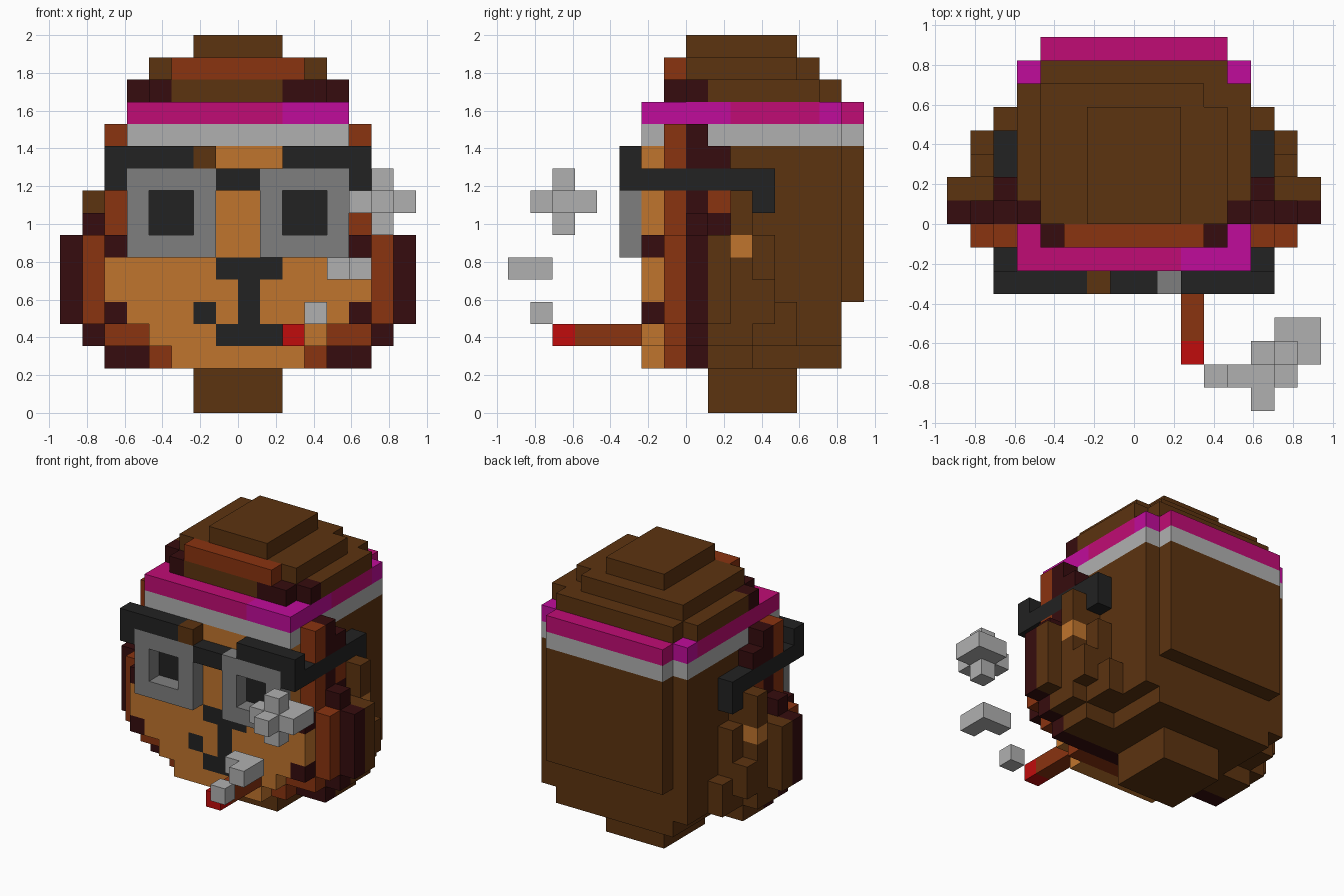
import bpy, bmesh
from mathutils import Vector

if "Cube" in bpy.data.objects:
    bpy.data.objects.remove(bpy.data.objects["Cube"], do_unlink=True)

U = 2 / 17  # size of one block

COLOURS = {"brown": "5C3310", "rust": "8A3310", "maroon": "360C0E", "tan": "C0752D",
           "grey": "7F7F7F", "light_grey": "B0B0B0", "black": "222222", "red": "C00C0C",
           "pink": "C00C75", "magenta": "C00C9B"}
NAMES = list(COLOURS)


def linear(h):
    vals = [int(h[i:i + 2], 16) / 255 for i in (0, 2, 4)]
    return [((v + 0.055) / 1.055) ** 2.4 if v > 0.04 else v / 12.92 for v in vals] + [1]


def material(name):
    mat = bpy.data.materials.new(name)
    mat.use_nodes = True
    mat.diffuse_color = linear(COLOURS[name])
    mat.node_tree.nodes["Principled BSDF"].inputs["Base Color"].default_value = mat.diffuse_color
    return mat


MATS = [material(n) for n in NAMES]
cells = {}


def box(part, colour, x, y, z, mirror=False):
    """Fill a block range; later boxes replace earlier ones."""
    for i in range(*x):
        for j in range(*y):
            for k in range(*z):
                cells[i, j, k] = (part, colour)
                if mirror:
                    cells[-1 - i, j, k] = (part, colour)


# head and neck
box("head", "brown", (-5, 5), (1, 7), (3, 14))
box("head", "brown", (-4, 4), (1, 7), (2, 3))
box("head", "brown", (-4, 4), (7, 8), (5, 12))
box("neck", "brown", (-2, 2), (1, 5), (0, 2))

# mane: half width, bottom and top of each step, outer dark ring then inner rust ring
for w, lo, hi in ((6, 2, 3), (7, 3, 4), (8, 4, 8), (7, 8, 9), (6, 9, 13)):
    box("mane", "maroon", (-w, w), (0, 1), (lo, hi))
for w, lo, hi in ((4, 2, 3), (6, 3, 4), (7, 4, 8), (6, 8, 13)):
    box("mane", "rust", (-w, w), (-1, 0), (lo, hi))
for colour, k in (("maroon", 11), ("rust", 9), ("maroon", 8)):
    box("mane", colour, (5, 6), (1, 2), (k, k + 1), True)

# fur tufts behind the mane
box("fur", "brown", (7, 8), (1, 2), (4, 8), True)
box("fur", "brown", (6, 7), (1, 3), (3, 8), True)
box("fur", "brown", (6, 7), (3, 4), (4, 6), True)
box("fur", "brown", (5, 6), (1, 4), (3, 8), True)
box("fur", "brown", (5, 6), (4, 5), (3, 5), True)
box("fur", "brown", (4, 6), (1, 3), (2, 3), True)

# ears
box("ear", "brown", (5, 7), (2, 3), (8, 10), True)
box("ear", "tan", (6, 7), (2, 3), (7, 8), True)

# face
for w, lo, hi in ((3, 2, 3), (4, 3, 4), (6, 4, 8), (5, 8, 12)):
    box("face", "tan", (-w, w), (-2, -1), (lo, hi))
for k in (4, 7):
    box("face", "maroon", (5, 6), (-2, -1), (k, k + 1), True)
box("face", "black", (2, 4), (-2, -1), (8, 10), True)   # pupils
box("face", "black", (-1, 2), (-2, -1), (6, 7))         # nose
box("face", "black", (0, 1), (-2, -1), (4, 6))          # lip line
box("face", "black", (-1, 2), (-2, -1), (3, 4))         # mouth
box("face", "black", (-2, -1), (-2, -1), (4, 5))

# headband
for colour, k in (("light_grey", 12), ("pink", 13)):
    box("headband", colour, (-5, 5), (-2, 7), (k, k + 1))
    box("headband", colour, (-4, 4), (7, 8), (k, k + 1))
box("headband", "magenta", (2, 5), (-2, 2), (13, 14))
box("headband", "magenta", (4, 5), (6, 7), (13, 14), True)

# hair on top
box("hair", "brown", (-5, 5), (0, 6), (14, 15))
box("hair", "brown", (-4, 4), (6, 7), (14, 15))
box("hair", "brown", (-3, 2), (-1, 0), (14, 15))
box("hair", "maroon", (-4, -3), (-1, 0), (14, 15))
box("hair", "maroon", (2, 4), (-1, 0), (14, 15))
box("hair", "maroon", (4, 5), (0, 1), (14, 15), True)
box("hair", "brown", (-4, 4), (0, 5), (15, 16))
box("hair", "brown", (-4, 3), (5, 6), (15, 16))
box("hair", "rust", (-3, 3), (-1, 0), (15, 16))
box("hair", "brown", (-2, 2), (0, 5), (16, 17))

# glasses: square rims, brow bars, bridge and temples
for z in ((7, 8), (10, 11)):
    box("glasses", "grey", (1, 5), (-3, -2), z, True)
for x in ((1, 2), (4, 5)):
    box("glasses", "grey", x, (-3, -2), (8, 10), True)
box("glasses", "black", (2, 6), (-3, -2), (11, 12), True)
box("glasses", "brown", (-2, -1), (-3, -2), (11, 12))
box("glasses", "black", (-1, 1), (-3, -2), (10, 11))
box("glasses", "black", (5, 6), (-3, 4), (10, 11), True)
box("glasses", "black", (5, 6), (3, 4), (9, 10), True)

# cigar and smoke puffs
box("cigar", "rust", (2, 3), (-5, -2), (3, 4))
box("cigar", "red", (2, 3), (-6, -5), (3, 4))
box("smoke", "light_grey", (3, 4), (-7, -6), (4, 5))
box("smoke", "light_grey", (4, 6), (-7, -6), (6, 7))
box("smoke", "light_grey", (5, 6), (-8, -7), (6, 7))
box("smoke", "light_grey", (5, 8), (-6, -5), (9, 10))
box("smoke", "light_grey", (6, 7), (-7, -4), (9, 10))
box("smoke", "light_grey", (7, 8), (-5, -4), (9, 10))
box("smoke", "light_grey", (6, 7), (-6, -5), (8, 11))


def build(part):
    """Mesh the exposed block sides of one part."""
    bm = bmesh.new()
    for cell, (owner, colour) in cells.items():
        if owner != part:
            continue
        centre = Vector(cell) + Vector((0.5, 0.5, 0.5))
        for axis in range(3):
            for sign in (-1, 1):
                n = Vector((0, 0, 0))
                n[axis] = sign
                if tuple(int(a + b) for a, b in zip(cell, n)) in cells:
                    continue
                a = Vector((0, 0, 0))
                a[(axis + 1) % 3] = 0.5
                b = n.cross(a)
                mid = centre + n / 2
                ring = (mid + a + b, mid - a + b, mid - a - b, mid + a - b)
                face = bm.faces.new([bm.verts.new(p * U) for p in ring])
                face.material_index = NAMES.index(colour)
                face.normal_update()
                if face.normal.dot(n) < 0:
                    face.normal_flip()
    bmesh.ops.remove_doubles(bm, verts=bm.verts, dist=U / 100)
    bmesh.ops.dissolve_limit(bm, angle_limit=0.02, verts=bm.verts, edges=bm.edges,
                             delimit={'MATERIAL', 'NORMAL'})
    mesh = bpy.data.meshes.new(part)
    bm.to_mesh(mesh)
    bm.free()
    for mat in MATS:
        mesh.materials.append(mat)
    bpy.context.collection.objects.link(bpy.data.objects.new(part, mesh))


for part in sorted({owner for owner, _ in cells.values()}):
    build(part)
